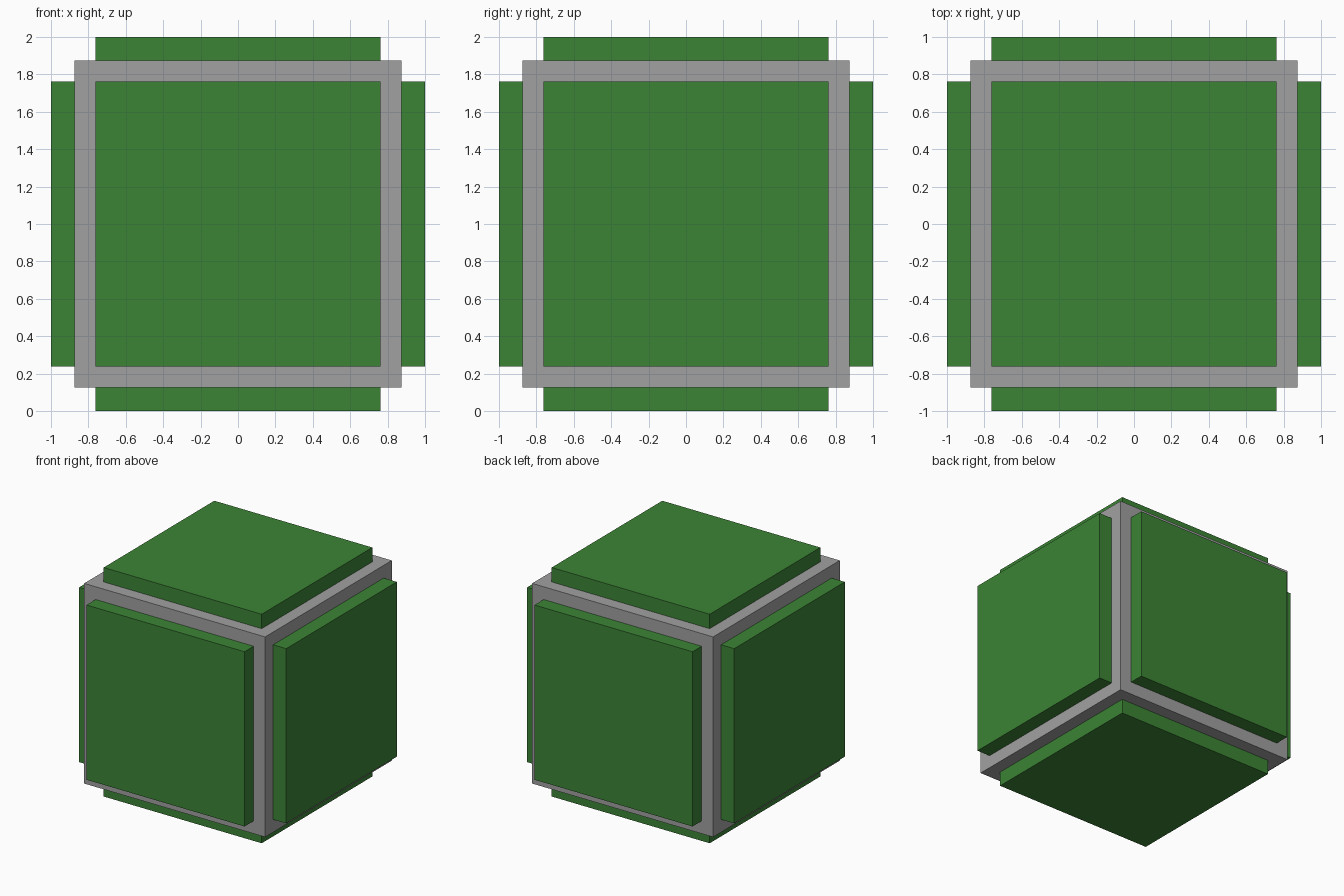
import bpy
from mathutils import Vector

if "Cube" in bpy.data.objects:
    bpy.data.objects.remove(bpy.data.objects["Cube"])

CORE = 0.874    # half size of the grey core
PANEL = 0.763   # half width of each panel
CENTRE = Vector((0, 0, 1))


def material(name, colour):
    mat = bpy.data.materials.new(name)
    mat.diffuse_color = (*colour, 1)
    mat.use_nodes = True
    mat.node_tree.nodes["Principled BSDF"].inputs["Base Color"].default_value = mat.diffuse_color
    return mat


def box(name, centre, size, mat):
    bpy.ops.mesh.primitive_cube_add(size=1, location=centre)
    obj = bpy.context.object
    obj.name = name
    obj.scale = size
    bpy.ops.object.transform_apply(location=False, rotation=False, scale=True)
    obj.data.materials.append(mat)
    return obj


grey = material("grey", (0.355, 0.355, 0.355))
green = material("green", (0.045, 0.230, 0.036))

# Grey core cube
box("core", CENTRE, (2 * CORE,) * 3, grey)

# One raised green panel on each of the six sides
sides = {
    "right": (0, 1), "left": (0, -1),
    "back": (1, 1), "front": (1, -1),
    "top": (2, 1), "bottom": (2, -1),
}
for side, (axis, sign) in sides.items():
    size = [2 * PANEL] * 3
    size[axis] = 1 - CORE
    offset = Vector((0, 0, 0))
    offset[axis] = sign * (1 + CORE) / 2
    box(side + "_panel", CENTRE + offset, size, green)
